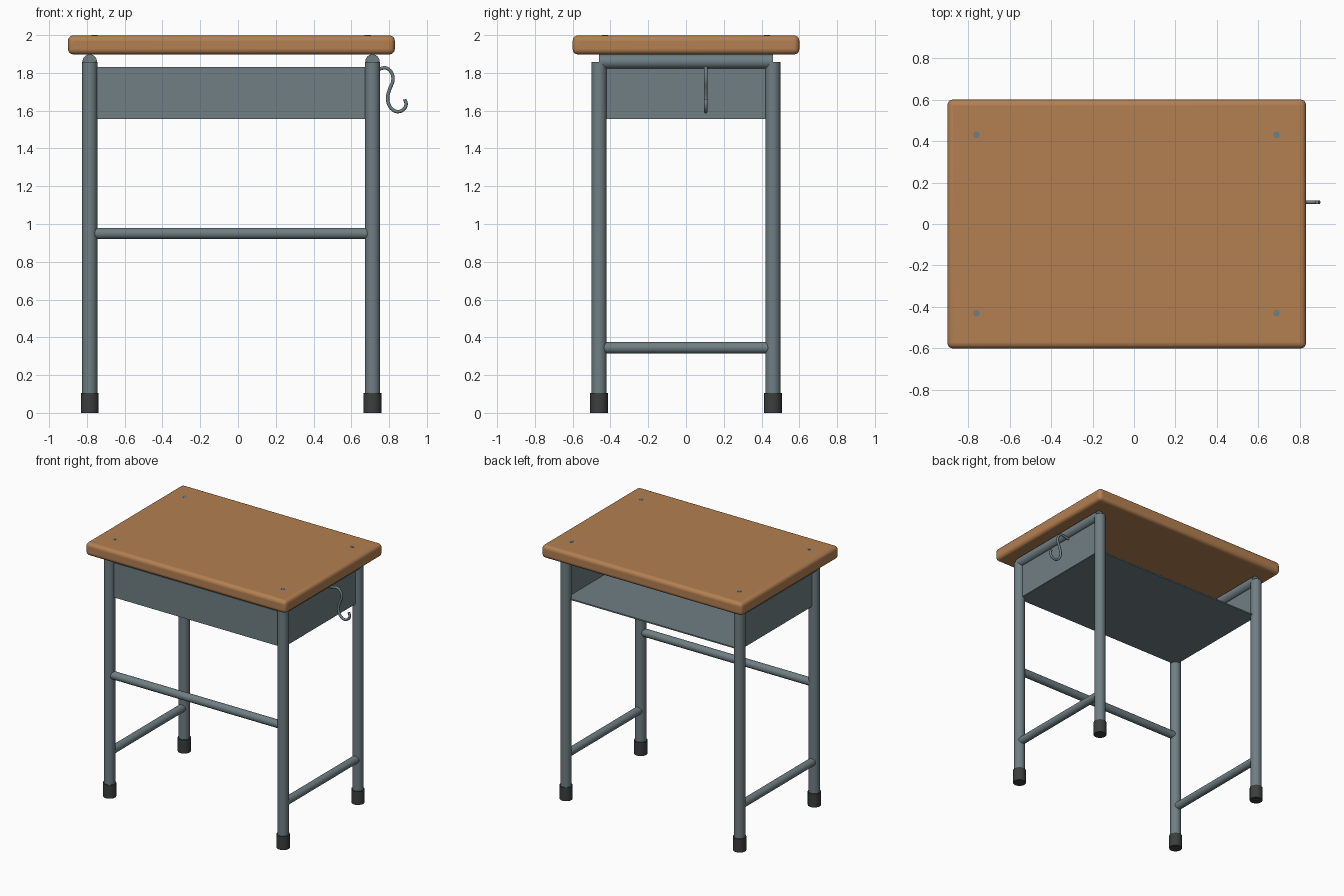
import bpy, math
from mathutils import Vector

if "Cube" in bpy.data.objects:
    bpy.data.objects.remove(bpy.data.objects["Cube"])


def material(name, rgb):
    m = bpy.data.materials.new(name)
    m.diffuse_color = (*rgb, 1)
    m.use_nodes = True
    m.node_tree.nodes["Principled BSDF"].inputs["Base Color"].default_value = m.diffuse_color
    return m


WOOD = material("wood", (0.45, 0.215, 0.083))
STEEL = material("grey steel", (0.16, 0.21, 0.228))
RUBBER = material("dark rubber", (0.045, 0.047, 0.047))

LEFT, RIGHT, Y = -0.785, 0.712, 0.46   # leg centre lines
MID = (LEFT + RIGHT) / 2


def finish(name, mat):
    ob = bpy.context.object
    ob.name = name
    ob.data.materials.append(mat)
    return ob


def tube(name, a, b, r, mat, verts=32):
    a, b = Vector(a), Vector(b)
    d = b - a
    bpy.ops.mesh.primitive_cylinder_add(
        vertices=verts, radius=r, depth=d.length, location=(a + b) / 2,
        rotation=d.to_track_quat('Z', 'Y').to_euler())
    ob = finish(name, mat)
    bpy.ops.object.shade_smooth_by_angle(angle=math.radians(40))
    return ob


def box(name, lo, hi, mat):
    lo, hi = Vector(lo), Vector(hi)
    bpy.ops.mesh.primitive_cube_add(size=1, location=(lo + hi) / 2)
    ob = finish(name, mat)
    ob.scale = hi - lo
    bpy.ops.object.transform_apply(location=False, rotation=False, scale=True)
    return ob


# Rounded wooden top
top = box("desk_top", (-0.90, -0.60, 1.898), (0.83, 0.60, 1.998), WOOD)
bev = top.modifiers.new("round_edges", 'BEVEL')
bev.width = 0.028
bev.segments = 5
bpy.ops.object.shade_smooth_by_angle(angle=math.radians(40))

# Legs, feet and screw heads
for xn, x, sx in (("left", LEFT, -0.76), ("right", RIGHT, 0.687)):
    for yn, s in (("front", -1), ("back", 1)):
        tag = f"{yn}_{xn}"
        tube(f"{tag}_leg", (x, s * Y, 0.05), (x, s * Y, 1.857), 0.04, STEEL)
        tube(f"{tag}_foot", (x, s * Y, 0), (x, s * Y, 0.105), 0.047, RUBBER)
        tube(f"{tag}_screw", (sx, s * 0.43, 1.98), (sx, s * 0.43, 2.0), 0.016, STEEL, 20)
    # Side rails and side tray wall
    tube(f"{xn}_top_rail", (x, -Y, 1.86), (x, Y, 1.86), 0.038, STEEL)
    tube(f"{xn}_lower_bar", (x, -Y, 0.345), (x, Y, 0.345), 0.03, STEEL)
    box(f"{xn}_tray_wall", (x - 0.005, -Y, 1.56), (x + 0.005, Y, 1.83), STEEL)

# Front cross bar
tube("front_cross_bar", (LEFT, -Y, 0.95), (RIGHT, -Y, 0.95), 0.03, STEEL)

# Tray, open at the back
box("tray_floor", (LEFT, -Y, 1.557), (RIGHT, Y, 1.567), STEEL)
box("tray_front", (LEFT, -Y - 0.005, 1.56), (RIGHT, -Y + 0.005, 1.83), STEEL)

# S-shaped bag hook on the right side
path = [(0.715, 1.815), (0.75, 1.822), (0.786, 1.825), (0.814, 1.798),
        (0.820, 1.76), (0.803, 1.714), (0.792, 1.67), (0.798, 1.634),
        (0.817, 1.607), (0.844, 1.595), (0.875, 1.606), (0.890, 1.634),
        (0.882, 1.66)]
cu = bpy.data.curves.new("bag_hook", 'CURVE')
cu.dimensions = '3D'
cu.bevel_depth = 0.0095
cu.bevel_resolution = 3
cu.resolution_u = 6
cu.use_fill_caps = True
sp = cu.splines.new('BEZIER')
sp.bezier_points.add(len(path) - 1)
for p, (x, z) in zip(sp.bezier_points, path):
    p.co = (x, 0.105, z)
    p.handle_left_type = p.handle_right_type = 'AUTO'
cu.materials.append(STEEL)
hook = bpy.data.objects.new("bag_hook", cu)
bpy.context.collection.objects.link(hook)
bpy.ops.object.select_all(action='DESELECT')
hook.select_set(True)
bpy.context.view_layer.objects.active = hook
bpy.ops.object.convert(target='MESH')
bpy.ops.object.shade_smooth_by_angle(angle=math.radians(50))
